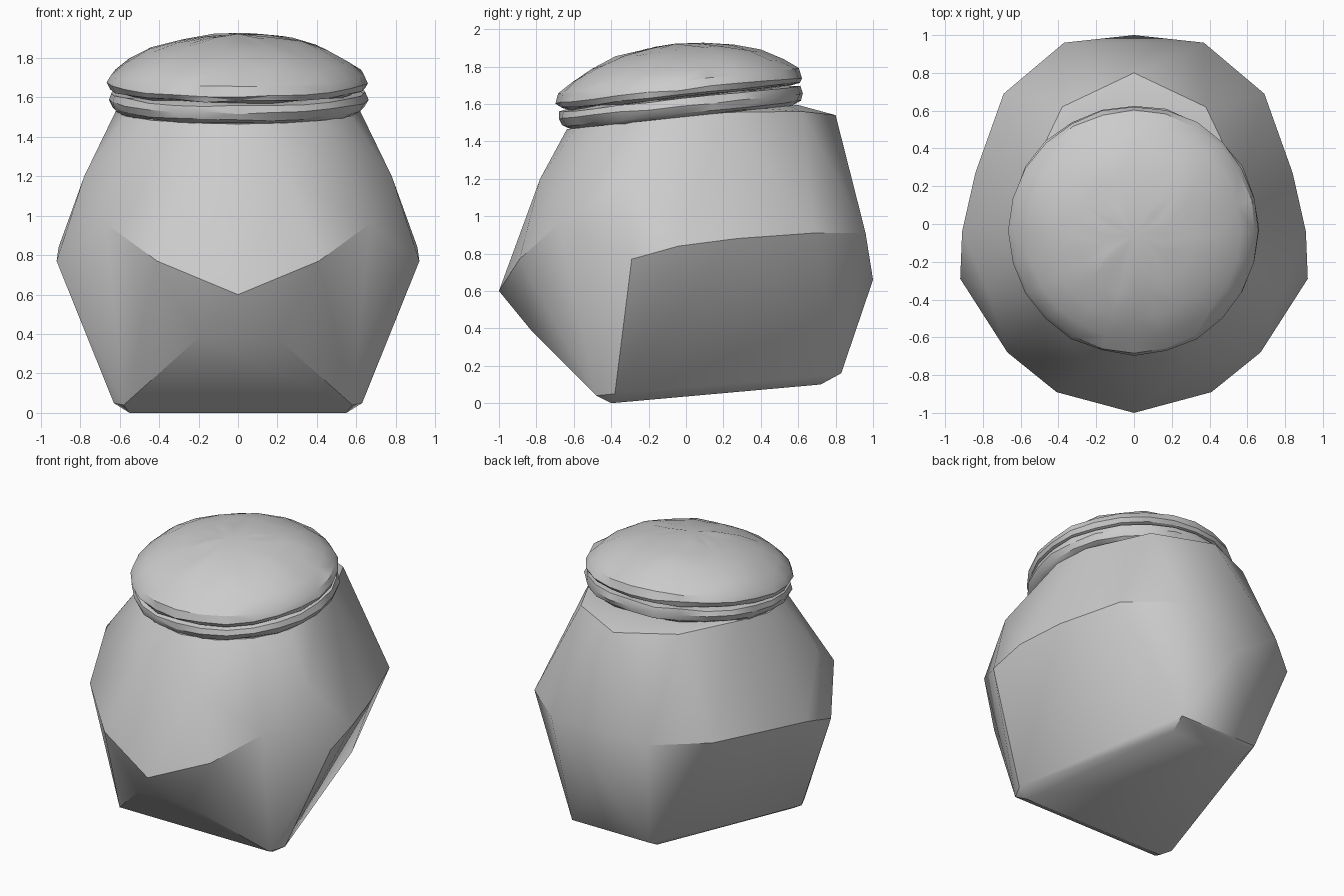
import bpy, bmesh, math, random
from mathutils import Matrix, Vector

random.seed(4)
if "Cube" in bpy.data.objects:
    bpy.data.objects.remove(bpy.data.objects["Cube"], do_unlink=True)

stone = bpy.data.materials.new("pale_grey_stone")
stone.use_nodes = True
grey = (0.6, 0.6, 0.6, 1)
stone.diffuse_color = grey
stone.node_tree.nodes["Principled BSDF"].inputs["Base Color"].default_value = grey

TILT = math.radians(6)      # slope of the mouth and lid
MOUTH = Vector((0, -0.02, 1.53))


def finish(bm, name, angle):
    bmesh.ops.recalc_face_normals(bm, faces=bm.faces)
    mesh = bpy.data.meshes.new(name)
    bm.to_mesh(mesh)
    bm.free()
    mesh.materials.append(stone)
    obj = bpy.data.objects.new(name, mesh)
    bpy.context.collection.objects.link(obj)
    bpy.ops.object.select_all(action='DESELECT')
    obj.select_set(True)
    bpy.context.view_layer.objects.active = obj
    bpy.ops.object.shade_smooth_by_angle(angle=math.radians(angle))
    return obj


# Faceted body: hull of mirrored corner points
corners = [
    # base and front underside
    (0.55, -0.40, 0.0), (0.63, -0.38, 0.05), (0.58, -0.48, 0.04),
    (0.28, 0.72, 0.10), (0.30, 0.83, 0.16), (0.20, -0.82, 0.38),
    # waist crease, front to back
    (0, -1.0, 0.60), (0.41, -0.89, 0.77), (0.67, -0.68, 0.96),
    (0.92, -0.29, 0.77), (0.91, -0.04, 0.84), (0.84, 0.27, 0.88),
    (0.69, 0.69, 0.91), (0.37, 0.96, 0.91), (0, 1.0, 0.66),
    # shoulder
    (0.78, -0.34, 1.20), (0.25, -0.78, 1.2), (0, 0.80, 1.54),
    (0.38, 0.62, 1.56),
]
bm = bmesh.new()
for x, y, z in corners:
    for side in ((1, -1) if x else (1,)):
        bm.verts.new((side * x, y, z))
# mouth ring under the lid
for i in range(16):
    a = math.tau * i / 16
    p = Vector((0.62 * math.cos(a), 0.62 * math.sin(a), 0))
    bm.verts.new(MOUTH + Matrix.Rotation(TILT, 3, 'X') @ p)
hull = bmesh.ops.convex_hull(bm, input=bm.verts)
loose = {g for g in hull["geom_interior"] + hull["geom_unused"]
         if isinstance(g, bmesh.types.BMVert)}
bmesh.ops.delete(bm, geom=list(loose), context='VERTS')
finish(bm, "faceted_jar_body", 30)


# Lid parts: lathed profiles, lightly chipped and tilted
def lathe(name, profile, segments=24, chip=0.008):
    bm = bmesh.new()
    rows = []
    for r, h in profile:
        count = segments if r else 1
        row = []
        for i in range(count):
            a = math.tau * i / segments
            rr = r + random.uniform(-chip, chip * 0.4) * (r > 0)
            hh = h + random.uniform(-chip, chip) * 0.8
            row.append(bm.verts.new((rr * math.cos(a), rr * math.sin(a), hh)))
        rows.append(row)
    for low, high in zip(rows, rows[1:]):
        for i in range(segments):
            j = (i + 1) % segments
            if len(low) == 1:
                bm.faces.new((low[0], high[j], high[i]))
            elif len(high) == 1:
                bm.faces.new((low[i], low[j], high[0]))
            else:
                bm.faces.new((low[i], low[j], high[j], high[i]))
    bmesh.ops.triangulate(bm, faces=bm.faces)
    bmesh.ops.transform(bm, verts=bm.verts,
                        matrix=Matrix.Translation(MOUTH) @ Matrix.Rotation(TILT, 4, 'X'))
    return finish(bm, name, 30)


lathe("lid_rim", [(0, 0.0), (0.61, 0.0), (0.645, 0.02), (0.662, 0.06),
                  (0.65, 0.095), (0.60, 0.105), (0, 0.105)])
lathe("lid_dome", [(0, 0.09), (0.61, 0.105), (0.648, 0.115), (0.665, 0.145),
                   (0.645, 0.19), (0.57, 0.25), (0.46, 0.31),
                   (0.32, 0.355), (0.16, 0.382), (0, 0.39)])
